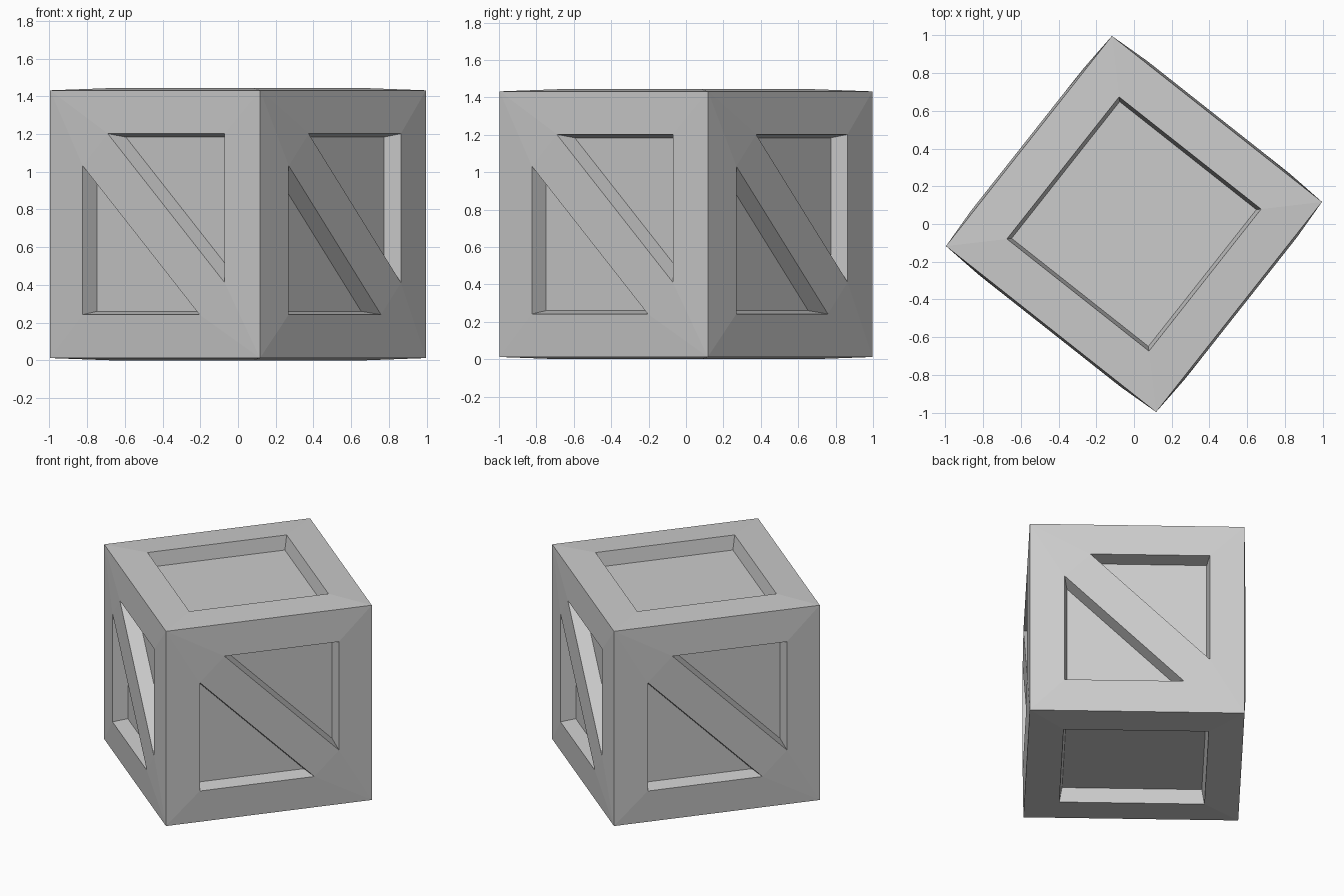
import bpy, bmesh
from math import radians, sqrt
from mathutils import Vector, Matrix

if "Cube" in bpy.data.objects:
    bpy.data.objects.remove(bpy.data.objects["Cube"])

A = 0.71        # half size at the outer corners
BULGE = 0.012   # frame swells slightly around the openings
H = 0.48        # half size of the openings
D = 0.31        # where the diagonal brace cuts the opening
DEPTH = 0.10    # panel recess
TAPER = 0.018   # opening narrows towards the panel

frame, panels = bmesh.new(), bmesh.new()


def add_face(bm, points):
    bm.faces.new([bm.verts.new(p) for p in points])


def build_side(n, u, v, braced):
    def at(p, w):
        return n * w + u * p[0] + v * p[1]

    outer = [(-A, -A), (A, -A), (A, A), (-A, A)]
    if braced:
        low = [(-H, -H), (D, -H), (-H, D)]
        high = [(-x, -y) for x, y in low]
        c = (H + D) * (1 - sqrt(0.5))   # incircle radius of the triangle
        pockets = [(low, (c - H, c - H), c), (high, (H - c, H - c), c)]
        names = dict(zip("abcd", outer)) | dict(zip("lmn", low)) | dict(zip("uvw", high))
        # u = upper right corner, v = top edge, w = right edge
        layout = ["abml", "alnd", "dnv", "nmwv", "mbw", "bcuw", "cdvu"]
    else:
        inner = [(-H, -H), (H, -H), (H, H), (-H, H)]
        pockets = [(inner, (0, 0), H)]
        names = dict(zip("abcd", outer)) | dict(zip("lmno", inner))
        layout = ["abml", "bcnm", "cdon", "dalo"]

    # frame boards and brace
    for keys in layout:
        add_face(frame, [at(names[k], A if k in "abcd" else A + BULGE) for k in keys])

    # recess walls and panels
    for loop, centre, radius in pockets:
        s = 1 - TAPER / radius
        rim = [at(p, A + BULGE) for p in loop]
        base = [at([centre[i] + (p[i] - centre[i]) * s for i in (0, 1)],
                   A + BULGE - DEPTH) for p in loop]
        for i in range(len(loop)):
            j = (i + 1) % len(loop)
            add_face(frame, [rim[i], rim[j], base[j], base[i]])
        add_face(panels, base)


# four braced sides, plain top and bottom
up = Vector((0, 0, 1))
for k in range(4):
    n = Matrix.Rotation(radians(90 * k), 3, 'Z') @ Vector((0, -1, 0))
    build_side(n, up.cross(n), up, True)
x, y = Vector((1, 0, 0)), Vector((0, 1, 0))
build_side(up, x, y, False)
build_side(-up, y, x, False)

# crate stands turned on the ground
for name, bm in (("crate_frame", frame), ("crate_panels", panels)):
    bmesh.ops.remove_doubles(bm, verts=bm.verts[:], dist=1e-4)
    mesh = bpy.data.meshes.new(name)
    bm.to_mesh(mesh)
    bm.free()
    obj = bpy.data.objects.new(name, mesh)
    bpy.context.collection.objects.link(obj)
    obj.location.z = A + BULGE
    obj.rotation_euler.z = radians(-38.3)
